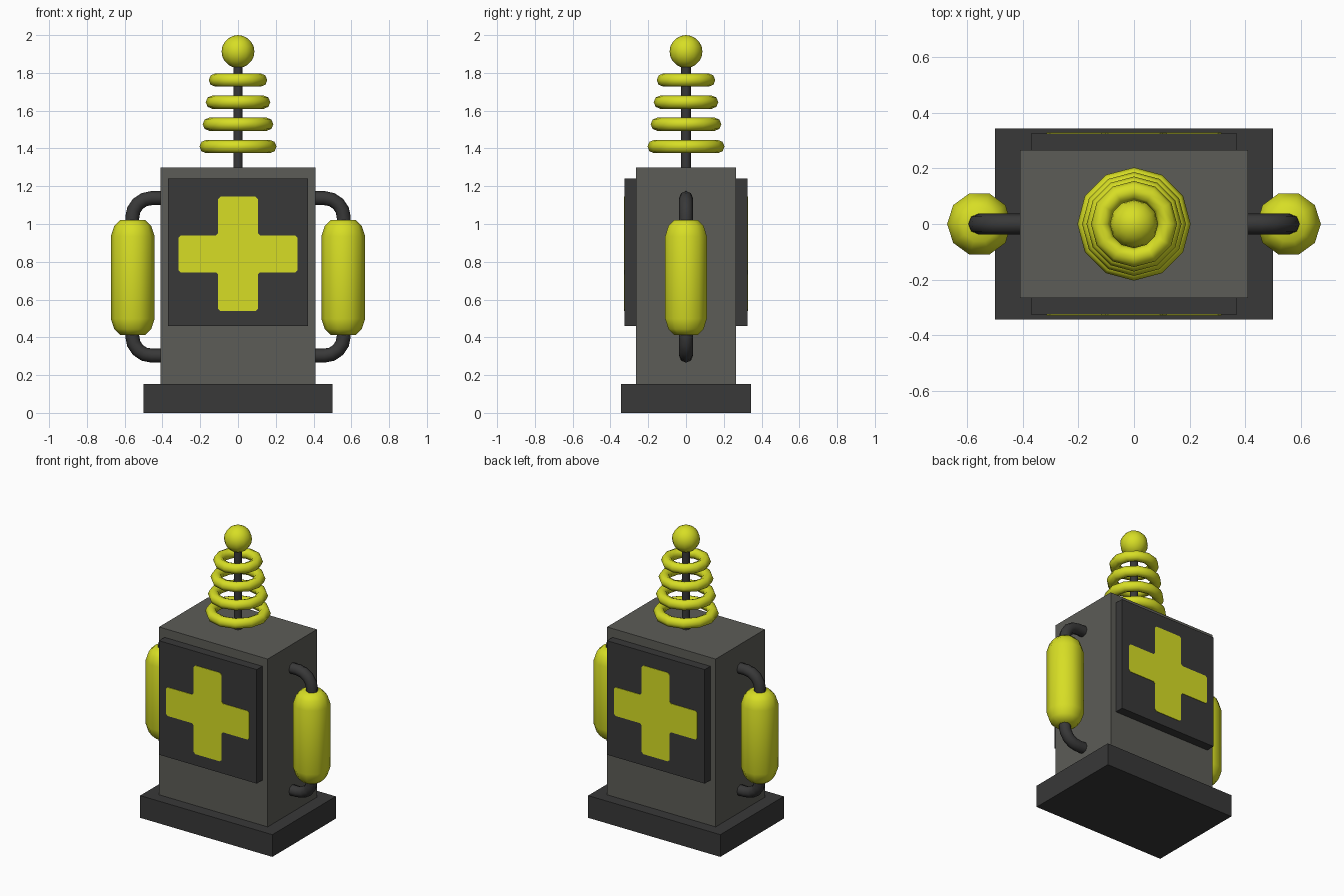
import bpy, bmesh, math

if "Cube" in bpy.data.objects:
    bpy.data.objects.remove(bpy.data.objects["Cube"])


def material(name, rgb):
    m = bpy.data.materials.new(name)
    m.diffuse_color = (*rgb, 1)
    m.use_nodes = True
    m.node_tree.nodes["Principled BSDF"].inputs["Base Color"].default_value = m.diffuse_color
    return m


YELLOW = material("yellow", (0.68, 0.73, 0.018))
GREY = material("warm grey", (0.107, 0.107, 0.095))
DARK = material("dark grey", (0.04, 0.04, 0.04))


def finish(name, mat, smooth=None):
    ob = bpy.context.object
    ob.name = name
    ob.data.materials.clear()
    ob.data.materials.append(mat)
    if smooth:
        bpy.ops.object.shade_smooth_by_angle(angle=math.radians(smooth))
    return ob


def box(name, mat, x, y, z):
    """Box from (min, max) pairs."""
    mid = [(a + b) / 2 for a, b in (x, y, z)]
    bpy.ops.mesh.primitive_cube_add(size=1, location=mid)
    bpy.context.object.scale = [b - a for a, b in (x, y, z)]
    bpy.ops.object.transform_apply(location=False, rotation=False, scale=True)
    return finish(name, mat)


def from_bmesh(name, bm, mat, smooth=None):
    bmesh.ops.recalc_face_normals(bm, faces=bm.faces)
    me = bpy.data.meshes.new(name)
    bm.to_mesh(me)
    bm.free()
    ob = bpy.data.objects.new(name, me)
    bpy.context.collection.objects.link(ob)
    bpy.ops.object.select_all(action='DESELECT')
    bpy.context.view_layer.objects.active = ob
    ob.select_set(True)
    return finish(name, mat, smooth)


def cross(name, y0, y1):
    """Plus sign plate with slightly clipped corners."""
    w, h, a, b, cz = 0.315, 0.303, 0.105, 0.098, 0.842
    quarter = [(w, b), (a, b), (a, h)]
    pts = quarter + [(-x, z) for x, z in reversed(quarter)]
    pts += [(-x, -z) for x, z in pts]
    bm = bmesh.new()
    face = bm.faces.new([bm.verts.new((x, y0, cz + z)) for x, z in pts])
    bmesh.ops.bevel(bm, geom=bm.verts[:], offset=0.012, segments=1, affect='VERTICES')
    ext = bmesh.ops.extrude_face_region(bm, geom=bm.faces[:])
    verts = [v for v in ext["geom"] if isinstance(v, bmesh.types.BMVert)]
    bmesh.ops.translate(bm, verts=verts, vec=(0, y1 - y0, 0))
    return from_bmesh(name, bm, YELLOW)


def lathe(name, mat, profile, cx, sides):
    """Closed revolved solid around a vertical axis at x = cx."""
    bm = bmesh.new()
    rings = [[bm.verts.new((cx + r * math.cos(math.tau * i / sides),
                            r * math.sin(math.tau * i / sides), z))
              for i in range(sides)] for r, z in profile]
    for lo, hi in zip(rings, rings[1:]):
        for i in range(sides):
            j = (i + 1) % sides
            bm.faces.new((lo[i], lo[j], hi[j], hi[i]))
    bm.faces.new(rings[0])
    bm.faces.new(rings[-1])
    return from_bmesh(name, bm, mat, 50)


def pipe(name, mat, pts, radius):
    cu = bpy.data.curves.new(name, 'CURVE')
    cu.dimensions = '3D'
    cu.bevel_depth = radius
    cu.bevel_resolution = 2
    cu.use_fill_caps = True
    sp = cu.splines.new('POLY')
    sp.points.add(len(pts) - 1)
    for p, c in zip(sp.points, pts):
        p.co = (*c, 1)
    ob = bpy.data.objects.new(name, cu)
    bpy.context.collection.objects.link(ob)
    bpy.ops.object.select_all(action='DESELECT')
    bpy.context.view_layer.objects.active = ob
    ob.select_set(True)
    bpy.ops.object.convert(target='MESH')
    return finish(name, mat, 50)


# Base and cabinet
box("base", DARK, (-0.5, 0.5), (-0.343, 0.343), (0, 0.152))
box("cabinet", GREY, (-0.411, 0.411), (-0.266, 0.266), (0.152, 1.3))

# Front and back panels with plus signs
for side, s in (("front", -1), ("back", 1)):
    ys = sorted((s * 0.26, s * 0.326))
    box(side + "_panel", DARK, (-0.37, 0.37), ys, (0.46, 1.24))
    cross(side + "_cross", s * 0.324, s * 0.329)

# Side tanks with bent pipes above and below
half = [(0.065, 1.022), (0.098, 0.99), (0.116, 0.935)]
profile = half + [(r, 1.434 - z) for r, z in reversed(half)]
for side, s in (("right", 1), ("left", -1)):
    lathe(side + "_tank", YELLOW, profile, s * 0.557, 10)
    for level, k in (("upper", 1), ("lower", -1)):
        path = [(0.39, 0.417)]
        for i in range(5):
            t = math.pi / 2 * (1 - i / 4)
            path.append((0.457 + 0.103 * math.cos(t), 0.314 + 0.103 * math.sin(t)))
        path.append((0.56, 0.26))
        pipe(f"{side}_{level}_pipe", DARK,
             [(s * x, 0, 0.72 + k * z) for x, z in path], 0.037)

# Antenna rod, rings and ball
bpy.ops.mesh.primitive_cylinder_add(vertices=10, radius=0.026, depth=0.58, location=(0, 0, 1.57))
finish("antenna_rod", DARK, 50)
for i, (z, major) in enumerate([(1.41, 0.169), (1.528, 0.152), (1.645, 0.136), (1.762, 0.12)]):
    bpy.ops.mesh.primitive_torus_add(major_segments=12, minor_segments=8, location=(0, 0, z),
                                     major_radius=major, minor_radius=0.035)
    finish(f"antenna_ring_{i + 1}", YELLOW, 60)
bpy.ops.mesh.primitive_uv_sphere_add(segments=12, ring_count=10, radius=0.087, location=(0, 0, 1.913))
finish("antenna_ball", YELLOW, 60)
